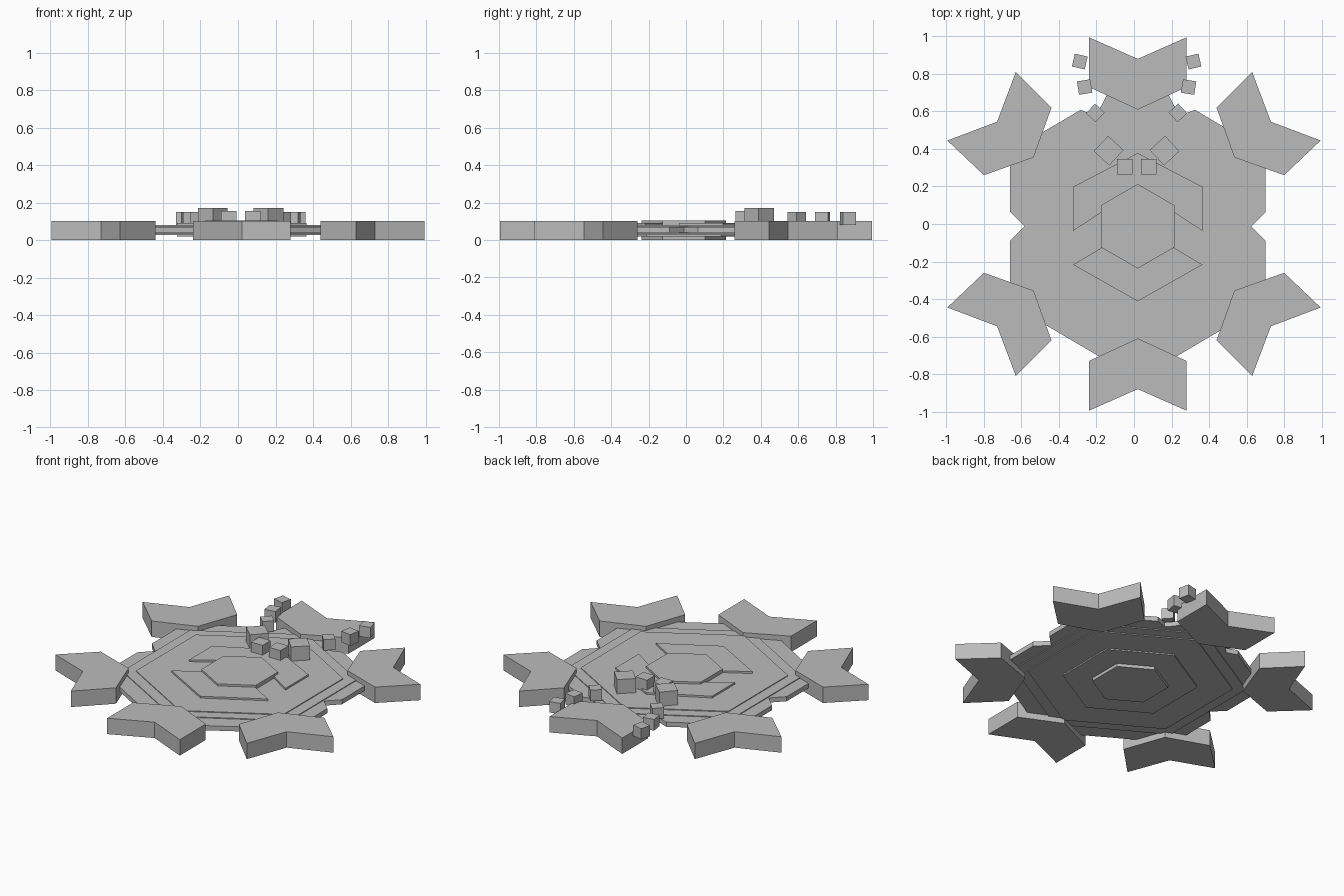
import bpy, bmesh, math

cube = bpy.data.objects.get("Cube")
if cube:
    bpy.data.objects.remove(cube)

grey = bpy.data.materials.new("mid_grey")
grey.use_nodes = True
grey.diffuse_color = (0.5, 0.5, 0.5, 1)
grey.node_tree.nodes["Principled BSDF"].inputs["Base Color"].default_value = (0.5, 0.5, 0.5, 1)

CX, CY = 0.02, -0.012   # centre of the stacked plates


def plate(name, outline, z0, z1):
    """Extrude a flat outline between two heights."""
    bm = bmesh.new()
    base = bm.faces.new([bm.verts.new((x, y, z0)) for x, y in outline])
    top = bmesh.ops.extrude_face_region(bm, geom=[base])
    verts = [g for g in top["geom"] if isinstance(g, bmesh.types.BMVert)]
    bmesh.ops.translate(bm, verts=verts, vec=(0, 0, z1 - z0))
    bmesh.ops.recalc_face_normals(bm, faces=bm.faces)
    mesh = bpy.data.meshes.new(name)
    bm.to_mesh(mesh)
    bm.free()
    mesh.materials.append(grey)
    obj = bpy.data.objects.new(name, mesh)
    bpy.context.collection.objects.link(obj)
    return obj


def hexagon(r):
    return [(CX + r * math.sin(i * math.pi / 3), CY + r * math.cos(i * math.pi / 3))
            for i in range(6)]


def mirrored(half):
    """Close a right-hand half outline whose ends lie on the centre line."""
    full = half + [(-x, y) for x, y in reversed(half[1:-1])]
    return [(CX + x, CY + y) for x, y in full]


# Notched base plate and stepped hexagonal tiers
plate("base_plate", mirrored([(0, -.815), (.68, -.415), (.68, -.075), (.605, 0),
                              (.68, .075), (.68, .4), (.305, .62), (.235, .595),
                              (.195, .64), (.165, .7), (0, .8)]), .04, .07)
plate("outer_tier", hexagon(.69), .034, .075)
plate("middle_tier", hexagon(.61), .028, .08)
plate("lower_inner_tier", hexagon(.4), .02, .06)
plate("centre_hexagon", hexagon(.225), 0, .105)

# Raised chevron and diamond around the centre
plate("upper_chevron", mirrored([(0, .39), (.345, .21), (.345, -.025), (0, .2)]), .07, .092)
plate("lower_diamond", mirrored([(0, -.4), (.345, -.205), (0, 0)]), .07, .092)

# Six arrow-shaped blades on the rim
end_blade = [(-.24, .995), (.02, .88), (.28, .995), (.28, .73), (.02, .61), (-.24, .73)]
side_blade = [(.63, .81), (.73, .545), (.995, .445), (.8, .26), (.535, .355), (.44, .62)]
for sy, where in ((1, "back"), (-1, "front")):
    plate(where + "_blade", [(x, y * sy) for x, y in end_blade], 0, .103)
    for sx, side in ((1, "left"), (-1, "right")):
        plate(f"{where}_{side}_blade", [(x * sx, y * sy) for x, y in side_blade], 0, .103)

# Two mirrored curving rows of small blocks: x, y, size, turn, top height
blocks = [(.064, .305, .083, 0, .155), (.149, .391, .112, 43, .172),
          (.22, .592, .07, 43, .15), (.277, .73, .072, -9, .15),
          (.303, .866, .07, 13, .15)]
for i, (x, y, size, turn, top) in enumerate(blocks):
    for s, side in ((1, "left"), (-1, "right")):
        a = math.radians(turn)
        square = [(s * (x + size * (u * math.cos(a) - v * math.sin(a))) + .014,
                   y + size * (u * math.sin(a) + v * math.cos(a)))
                  for u, v in ((-.5, -.5), (.5, -.5), (.5, .5), (-.5, .5))]
        plate(f"{side}_block_{i + 1}", square, top - size, top)
